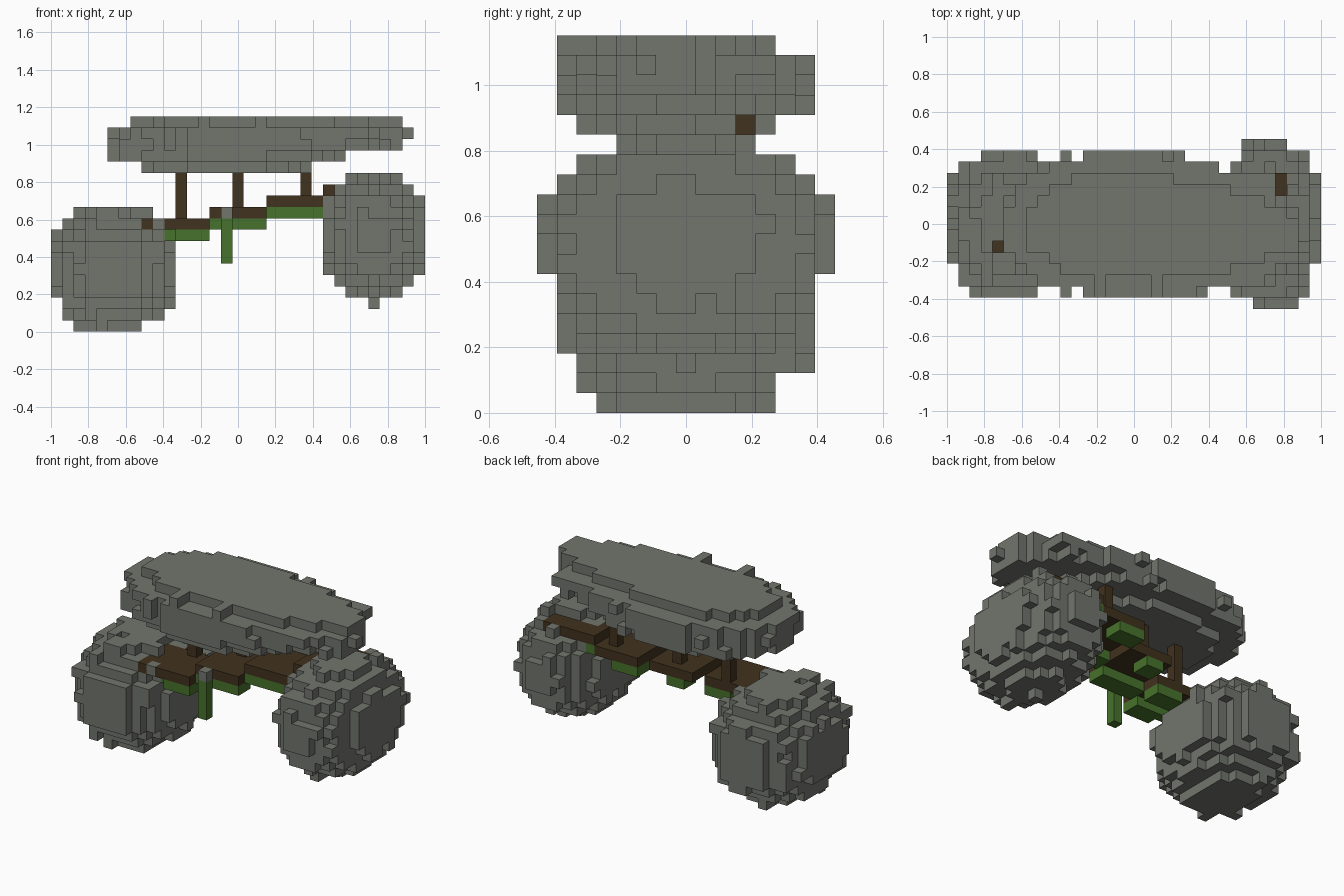
import bpy
import bmesh
import random
from mathutils import Vector

random.seed(4)
UNIT = 2 / 33          # edge length of one block
cells = {}             # block index -> (part name, colour name)

old = bpy.data.objects.get("Cube")
if old:
    bpy.data.objects.remove(old, do_unlink=True)


def make_material(name, rgb):
    mat = bpy.data.materials.new(name)
    mat.use_nodes = True
    mat.diffuse_color = (*rgb, 1)
    mat.node_tree.nodes["Principled BSDF"].inputs["Base Color"].default_value = (*rgb, 1)
    return mat


materials = {
    "stone": make_material("stone grey", (0.168, 0.177, 0.153)),
    "soil": make_material("soil brown", (0.053, 0.032, 0.013)),
    "moss": make_material("moss green", (0.062, 0.17, 0.025)),
}


def fill(part, colour, xs, ys, zs):
    for i in xs:
        for j in ys:
            for k in zs:
                cells[i, j, k] = (part, colour)


def ragged(core, bump, chance):
    """Surface limit: the core everywhere, with scattered bumps."""
    return bump if random.random() < chance else core


def boulder(part, centre, reach, radii):
    """Blocky ellipsoid with scattered bumps."""
    spans = [range(c - r, c + r + 1) for c, r in zip(centre, reach)]
    for i in spans[0]:
        for j in spans[1]:
            for k in spans[2]:
                d = sum(((p - c) / r) ** 2 for p, c, r in zip((i, j, k), centre, radii))
                if d < ragged(0.94, 1.06, 0.2):
                    cells[i, j, k] = (part, "stone")


def slab_layer(k, x0, x1, y0, y1):
    """One ragged, egg-shaped layer of the upper stone, narrowing to its left end."""
    widest = -1.5
    cy, ry = (y0 + y1) / 2, (y1 - y0) / 2 + 0.6
    for i in range(x0, x1 + 1):
        rx = (x1 - widest if i > widest else widest - x0) + 0.6
        for j in range(y0, y1 + 1):
            side = (j - cy + 0.05 * max(0, i)) / ry
            d = abs((i - widest) / rx) ** 2.2 + abs(side) ** 2.2
            if d < ragged(0.9, 1.02, 0.3):
                cells[i, j, k] = ("upper_slab", "stone")


# Two boulders; indices are blocks from the middle in x and y, from the ground in z
boulder("low_boulder", (-11, 0, 5), (5, 6, 5), (5.9, 7.2, 5.9))
boulder("high_boulder", (12, 0, 8), (4, 7, 5), (4.9, 7.6, 5.8))
fill("high_boulder", "stone", [12], [0], [2])

# Upper slab, bottom layer first, then its blunt left end and top bumps
slab_layer(14, -8, 6, -5, 4)
slab_layer(15, -11, 9, -6, 6)
slab_layer(16, -11, 14, -6, 6)
slab_layer(17, -11, 14, -6, 6)
slab_layer(18, -9, 14, -4, 4)
fill("upper_slab", "stone", [14], range(-2, 1), [16, 17])
fill("upper_slab", "stone", [15], [-2], [17])
fill("upper_slab", "stone", [14], [-1], [18])
fill("upper_slab", "stone", range(9, 13), [3, 4], [17])
fill("upper_slab", "stone", [-3, 2], [-6, -5], [18])

# Stepped path: x range, y range, level, and the mossy x range under its back edge
steps = [
    (range(-8, -2), range(-4, 1), 9, range(-5, -2)),
    (range(-2, 3), range(-3, 3), 10, range(-1, 1)),
    (range(3, 8), range(-2, 5), 11, range(3, 6)),
]
for xs, ys, level, back in steps:
    fill("path", "soil", xs, ys, [level])
    front = [i for i in xs if i > -6]
    fill("path_moss", "moss", front, ys[:2], [level - 1])
    fill("path_moss", "moss", back, ys[-2:], [level - 1])
fill("path_moss", "moss", [-6], [-3], [8])

# Last step runs behind the top of the high boulder, open above at its end
fill("path", "soil", [8], range(-1, 5), [12])
fill("path", "soil", range(9, 14), [3, 4], [12])
fill("path_moss", "moss", [8], [3, 4], [11])
for i in range(8, 14):
    for j in (3, 4):
        for k in range(13, 19 if i == 13 else 14):
            cells.pop((i, j, k), None)
fill("high_boulder", "stone", [14], [3, 4], [12])
fill("high_boulder", "stone", [14], [3], [13])

# Other path end and a loose stone beside it
fill("path", "soil", [-12], [-2], [9])
cells.pop((-12, -2, 10), None)
fill("low_boulder", "stone", [-7], [-4], [9])

# Posts carrying the slab
fill("left_post", "soil", [-5], [0], range(10, 14))
fill("middle_post", "soil", [0], [1], range(11, 14))
fill("right_post", "soil", [6], [3], range(12, 15))

# Hanging vine with a pebble above it
fill("vine", "moss", [-1], [-4], range(6, 10))
fill("pebble", "stone", [-1], [-4], [10])

# Turn the blocks of each part into one mesh of their open faces
DIRECTIONS = [Vector(d) for d in ((1, 0, 0), (-1, 0, 0), (0, 1, 0),
                                  (0, -1, 0), (0, 0, 1), (0, 0, -1))]


def build_part(part, colour):
    bm = bmesh.new()
    corners = {}

    def corner(p):
        key = tuple(round(c * 2) for c in p)
        if key not in corners:
            corners[key] = bm.verts.new(p * UNIT)
        return corners[key]

    for cell, owner in cells.items():
        if owner[0] != part:
            continue
        for n in DIRECTIONS:
            if tuple(int(c + d) for c, d in zip(cell, n)) in cells:
                continue
            u = Vector((n.y, n.z, n.x))
            v = n.cross(u)
            mid = Vector(cell) + Vector((0, 0, 0.5)) + n / 2
            loop = (-u - v, u - v, u + v, v - u)
            bm.faces.new([corner(mid + s / 2) for s in loop])
    mesh = bpy.data.meshes.new(part)
    bm.to_mesh(mesh)
    bm.free()
    mesh.materials.append(materials[colour])
    bpy.context.collection.objects.link(bpy.data.objects.new(part, mesh))


for part, colour in sorted(set(cells.values())):
    build_part(part, colour)
